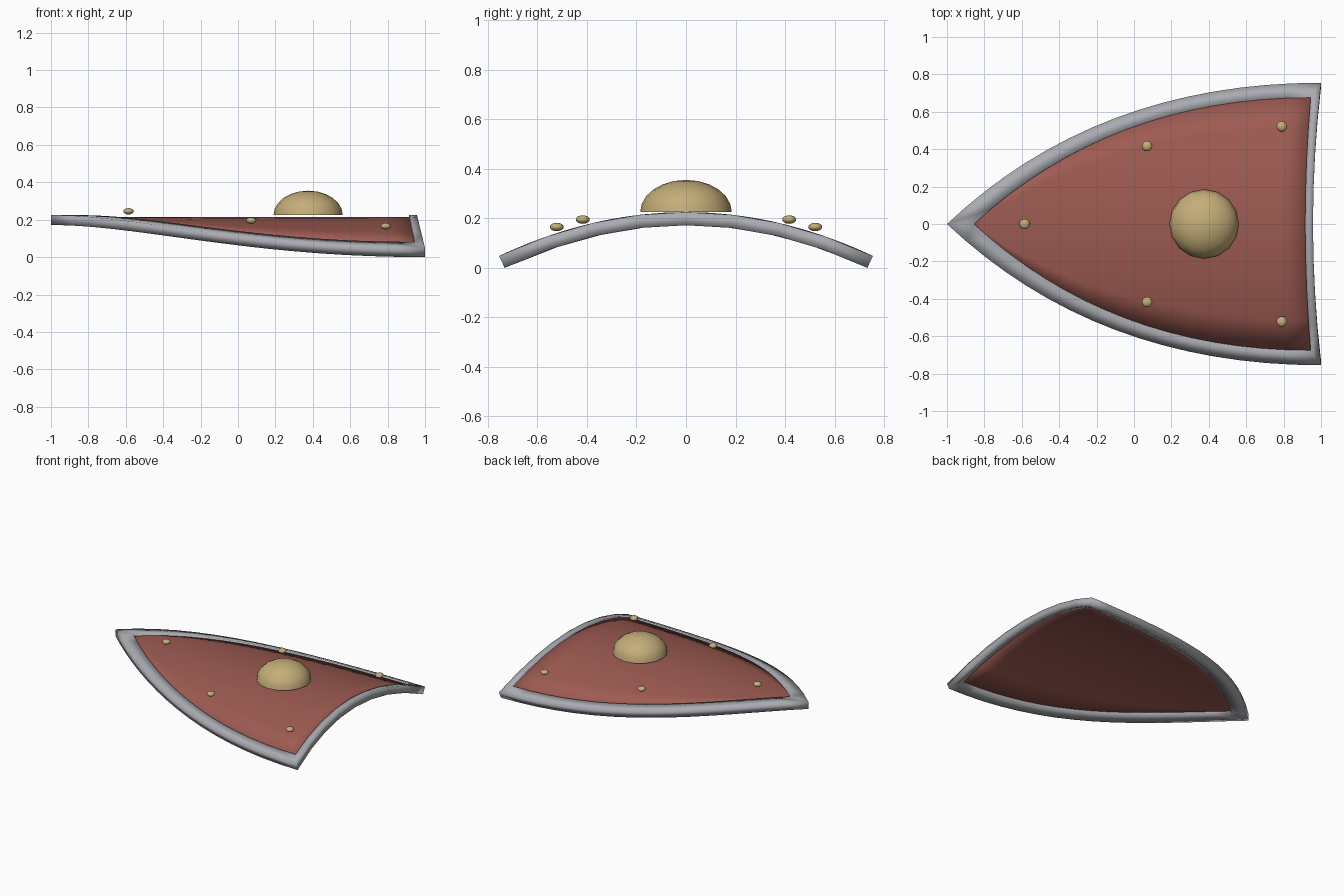
import bpy, bmesh, math
from mathutils import Vector, Matrix

cube = bpy.data.objects.get("Cube")
if cube:
    bpy.data.objects.remove(cube, do_unlink=True)

HALF, TOP, DROP, THICK = 0.755, 0.225, 0.177, 0.053


def material(name, rgb, metallic=0.0):
    m = bpy.data.materials.new(name)
    m.use_nodes = True
    m.diffuse_color = (*rgb, 1)
    m.node_tree.nodes["Principled BSDF"].inputs["Base Color"].default_value = (*rgb, 1)
    return m


steel = material("steel grey", (0.40, 0.41, 0.44))
red = material("dull red", (0.34, 0.105, 0.085))
brass = material("pale brass", (0.55, 0.42, 0.19))


def finish(name, bm, mat):
    bmesh.ops.remove_doubles(bm, verts=bm.verts, dist=0.0005)
    bmesh.ops.recalc_face_normals(bm, faces=bm.faces)
    for f in bm.faces:
        f.smooth = True
    mesh = bpy.data.meshes.new(name)
    bm.to_mesh(mesh)
    bm.free()
    mesh.materials.append(mat)
    obj = bpy.data.objects.new(name, mesh)
    bpy.context.collection.objects.link(obj)
    return obj


def bend(x, y, depth=0.0):
    """Lay a plan point on the arched surface, sunk by depth along its normal."""
    z = TOP - DROP * (y / HALF) ** 2
    normal = Vector((0, 2 * DROP * y / HALF ** 2, 1)).normalized()
    return Vector((x, y, z)) - normal * depth


def side(t, tip, ctrl, end, half):
    """Quadratic curve from the pointed tip to the wide end's corner."""
    x = tip * (1 - t) ** 2 + 2 * ctrl * t * (1 - t) + end * t * t
    return x, half * (2 * t - t * t)


def outline(tip, ctrl, end, half, hollow, n=16, m=8):
    right = [side(i / n, tip, ctrl, end, half) for i in range(n + 1)]
    edge = []
    for i in range(1, m):
        v = 1 - 2 * i / m
        edge.append((end - hollow * (1 - v * v), half * v))
    return right + edge + [(x, -y) for x, y in reversed(right[1:])]


OUTER = (-1.0, -0.20, 1.0, HALF, 0.043)
INNER = (-0.855, -0.12, 0.945, 0.68, 0.030)

# Rim: rectangular band following the arched outline
bm = bmesh.new()
loops = []
for shape, depth in ((OUTER, 0), (INNER, 0), (INNER, THICK), (OUTER, THICK)):
    loops.append([bm.verts.new(bend(x, y, depth)) for x, y in outline(*shape)])
count = len(loops[0])
for k in range(4):
    a, b = loops[k], loops[(k + 1) % 4]
    for i in range(count):
        j = (i + 1) % count
        bm.faces.new((a[i], a[j], b[j], b[i]))
finish("rim", bm, steel)

# Panel: arched sheet with thickness, tucked slightly into the rim
bm = bmesh.new()
ROWS, COLS = 16, 8
grid = []
for i in range(ROWS + 1):
    t = i / ROWS
    x, y = side(t, -0.87, -0.12, 0.955, 0.69)
    row = []
    for j in range(COLS + 1):
        v = 2 * j / COLS - 1
        row.append(bm.verts.new(bend(x - 0.03 * t * t * (1 - v * v), y * v, 0.011)))
    grid.append(row)
for i in range(ROWS):
    for j in range(COLS):
        quad = (grid[i][j], grid[i + 1][j], grid[i + 1][j + 1], grid[i][j + 1])
        bm.faces.new(quad)
panel = finish("panel", bm, red)
if panel.data.polygons[0].normal.z < 0:
    panel.data.flip_normals()
solid = panel.modifiers.new("thickness", "SOLIDIFY")
solid.thickness = 0.022
solid.offset = -1

# Boss: flattened half sphere with a flat base
bm = bmesh.new()
bmesh.ops.create_uvsphere(bm, u_segments=16, v_segments=12, radius=1)
geom = bm.verts[:] + bm.edges[:] + bm.faces[:]
bmesh.ops.bisect_plane(bm, geom=geom, plane_co=(0, 0, 0), plane_no=(0, 0, -1),
                       dist=0.0001, clear_outer=True)
bmesh.ops.holes_fill(bm, edges=[e for e in bm.edges if e.is_boundary], sides=0)
bmesh.ops.transform(bm, verts=bm.verts, matrix=Matrix.Translation((0.375, 0, 0.225))
                    @ Matrix.Diagonal((0.185, 0.185, 0.13, 1)))
boss = finish("boss", bm, brass)
for p in boss.data.polygons:
    p.use_smooth = p.normal.z > -0.9


# Studs: small flattened spheres around the boss
def stud(name, x, y, z):
    bm = bmesh.new()
    bmesh.ops.create_uvsphere(bm, u_segments=16, v_segments=8, radius=1)
    bmesh.ops.transform(bm, verts=bm.verts, matrix=Matrix.Translation((x, y, z))
                        @ Matrix.Diagonal((0.028, 0.028, 0.017, 1)))
    finish(name, bm, brass)


stud("tip_stud", -0.585, 0, 0.245)
for label, s in (("left", -1), ("right", 1)):
    stud("middle_stud_" + ("front" if s < 0 else "back"), 0.07, 0.417 * s, 0.195)
    stud("end_stud_" + ("front" if s < 0 else "back"), 0.79, 0.522 * s, 0.165)
